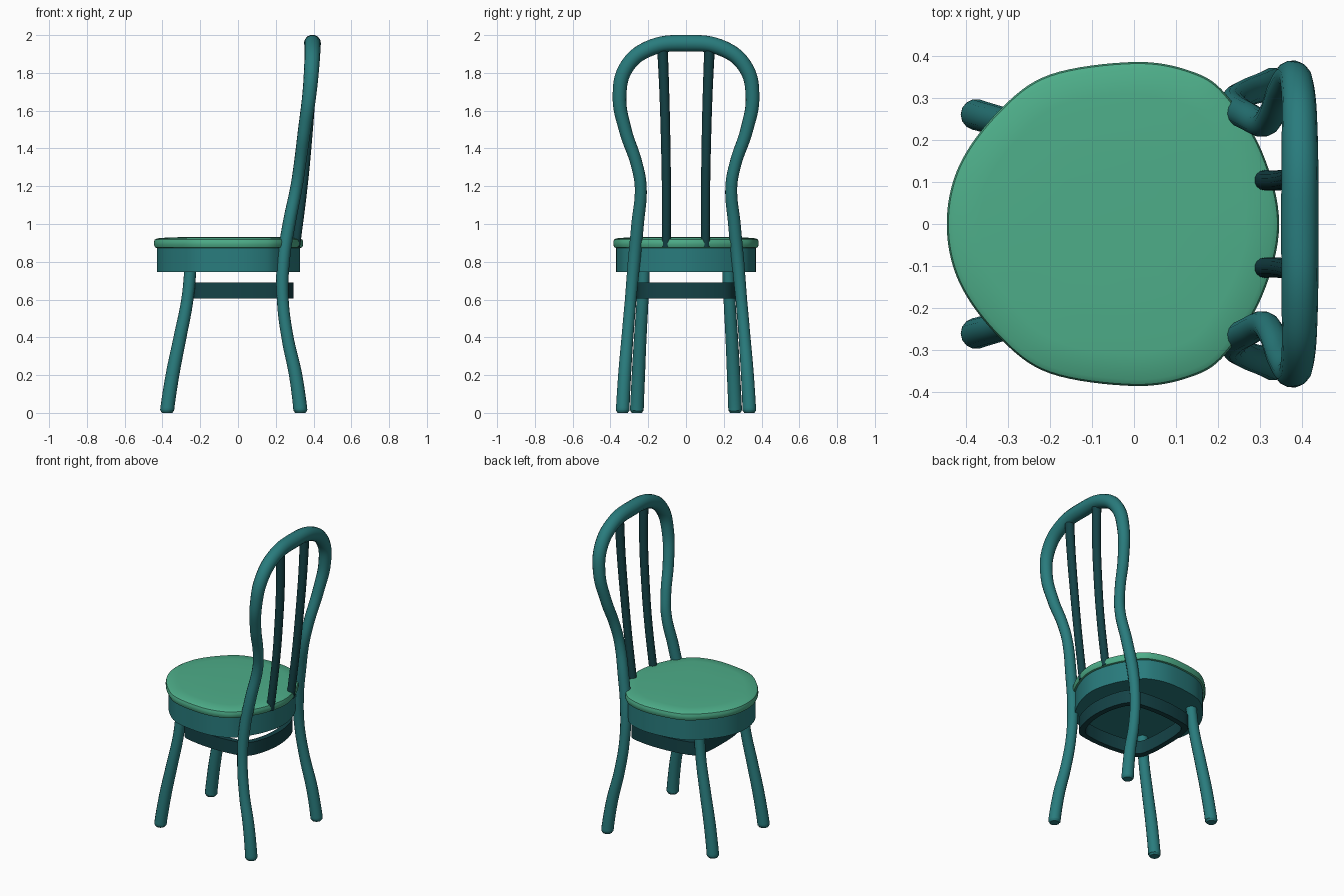
import bpy, bmesh, math
from mathutils import Vector

if "Cube" in bpy.data.objects:
    bpy.data.objects.remove(bpy.data.objects["Cube"])


def mat(name, c):
    m = bpy.data.materials.new(name)
    m.diffuse_color = (*c, 1)
    m.use_nodes = True
    m.node_tree.nodes["Principled BSDF"].inputs["Base Color"].default_value = m.diffuse_color
    return m


TEAL = mat("teal", (0.022, 0.20, 0.205))
DARK = mat("dark_teal", (0.007, 0.055, 0.062))
GREEN = mat("green", (0.075, 0.42, 0.25))


def finish(ob, m):
    ob.data.materials.clear()
    ob.data.materials.append(m)
    bpy.ops.object.select_all(action='DESELECT')
    ob.select_set(True)
    bpy.context.view_layer.objects.active = ob
    if ob.type == 'CURVE':
        bpy.ops.object.convert(target='MESH')
    bpy.ops.object.shade_smooth_by_angle(angle=math.radians(40))


def tube(name, pts, m):
    """Round bar through (x, y, z, radius) points."""
    cu = bpy.data.curves.new(name, 'CURVE')
    cu.dimensions = '3D'
    cu.bevel_depth = 1
    cu.bevel_resolution = 5
    cu.resolution_u = 8
    cu.use_fill_caps = True
    sp = cu.splines.new('BEZIER')
    sp.bezier_points.add(len(pts) - 1)
    for bp, (x, y, z, r) in zip(sp.bezier_points, pts):
        bp.co = (x, y, z)
        bp.radius = r
        bp.handle_left_type = bp.handle_right_type = 'AUTO'
    ob = bpy.data.objects.new(name, cu)
    bpy.context.collection.objects.link(ob)
    finish(ob, m)


def outline(half, n=8):
    """Closed smooth outline from its y >= 0 half."""
    p = [Vector(q) for q in half]
    p += [Vector((q.x, -q.y)) for q in p[-2:0:-1]]
    out = []
    for i in range(len(p)):
        a, b, c, d = (p[(i + k) % len(p)] for k in (-1, 0, 1, 2))
        for j in range(n):
            t = j / n
            out.append(0.5 * (2 * b + (c - a) * t + (2 * a - 5 * b + 4 * c - d) * t * t
                              + (3 * b - a - 3 * c + d) * t ** 3))
    return out


def loft(name, loop, rings, m, cx=-0.05, hollow=False):
    """Stack scaled copies of an outline, each (scale, z)."""
    bm = bmesh.new()
    rows = [[bm.verts.new((cx + (p.x - cx) * s, p.y * s, z)) for p in loop] for s, z in rings]
    pairs = list(zip(rows, rows[1:]))
    if hollow:
        pairs.append((rows[-1], rows[0]))
    else:
        bm.faces.new(rows[0])
        bm.faces.new(rows[-1])
    n = len(loop)
    for a, b in pairs:
        for i in range(n):
            bm.faces.new((a[i], a[(i + 1) % n], b[(i + 1) % n], b[i]))
    bmesh.ops.recalc_face_normals(bm, faces=bm.faces)
    me = bpy.data.meshes.new(name)
    bm.to_mesh(me)
    bm.free()
    ob = bpy.data.objects.new(name, me)
    bpy.context.collection.objects.link(ob)
    finish(ob, m)


# Seat cushion and the apron below it
seat = outline([(-.445, 0), (-.415, .14), (-.32, .27), (-.2, .355), (0, .385),
                (.133, .364), (.217, .31), (.305, .17), (.345, 0)])
loft("seat_cushion", seat, [(.95, .872), (.985, .876), (1, .89), (1, .905), (.99, .917),
                            (.96, .924), (.8, .929), (.4, .932)], GREEN)
loft("seat_apron", seat, [(.96, .745), (.96, .88)], TEAL)

# Stretcher ring between the legs
ring = outline([(-.262, 0), (-.255, .14), (-.225, .225), (-.13, .255), (0, .268),
                (.13, .262), (.225, .235), (.275, .14), (.295, 0)])
loft("stretcher_ring", ring, [(1, .605), (1, .69), (.88, .69), (.88, .605)], DARK,
     cx=0.015, hollow=True)

# Bent back frame: rear legs and hoop in one bar
half = [(.33, .335, 0, .028), (.33, .335, .014, .037), (.305, .325, .2, .035),
        (.262, .31, .4, .032), (.237, .293, .6, .031), (.24, .275, .8, .034),
        (.27, .256, 1.0, .034), (.31, .24, 1.2, .032), (.328, .262, 1.32, .032),
        (.352, .322, 1.5, .034), (.377, .352, 1.68, .037), (.39, .315, 1.83, .04),
        (.394, .2, 1.927, .043)]
frame = half + [(.394, 0, 1.957, .045)] + [(x, -y, z, r) for x, y, z, r in half[::-1]]
tube("back_frame", frame, TEAL)

for s, side in ((1, "left"), (-1, "right")):
    # Front legs
    tube("front_leg_" + side,
         [(-.375, s * .26, 0, .028), (-.375, s * .26, .014, .037), (-.347, s * .252, .2, .036),
          (-.307, s * .242, .4, .034), (-.268, s * .23, .6, .032), (-.25, s * .222, .78, .032)], TEAL)
    # Back spindles
    tube("back_spindle_" + side,
         [(.305, s * .104, .88, .024), (.345, s * .104, 1.2, .024), (.368, s * .108, 1.45, .025),
          (.385, s * .115, 1.7, .026), (.392, s * .125, 1.94, .028)], DARK)
